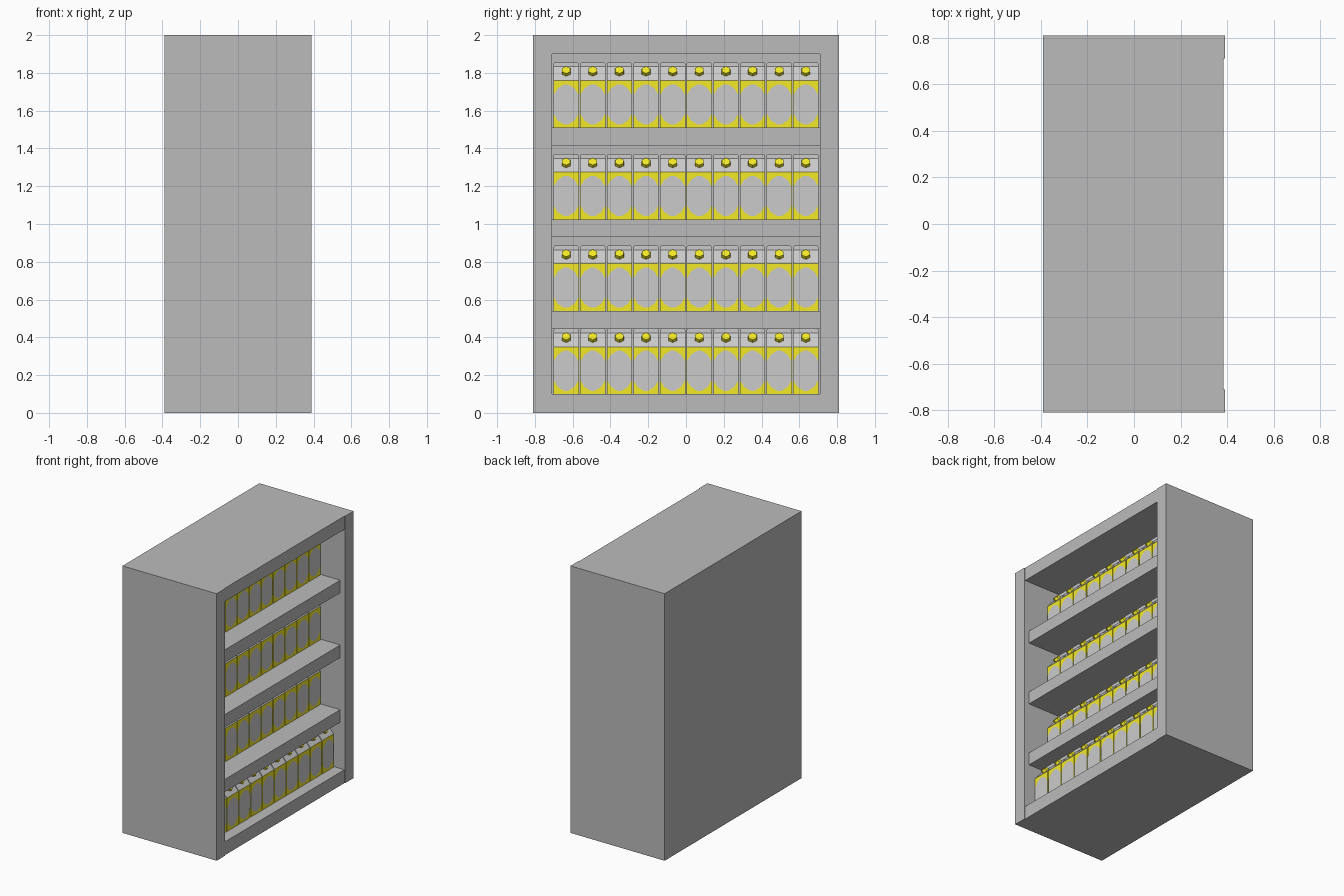
import bpy, bmesh
from mathutils import Vector, Matrix

if "Cube" in bpy.data.objects:
    bpy.data.objects.remove(bpy.data.objects["Cube"])


def material(name, rgb):
    m = bpy.data.materials.new(name)
    m.diffuse_color = (*rgb, 1)
    m.use_nodes = True
    m.node_tree.nodes["Principled BSDF"].inputs["Base Color"].default_value = m.diffuse_color
    return m


grey = material("cabinet_grey", (0.5, 0.5, 0.5))
yellow = material("carton_yellow", (0.9, 0.82, 0.02))
white = material("carton_white", (0.8, 0.8, 0.8))


def add_object(name, mesh, location=(0, 0, 0)):
    ob = bpy.data.objects.new(name, mesh)
    ob.location = location
    bpy.context.collection.objects.link(ob)
    return ob


def box(name, x0, x1, y0, y1, z0, z1):
    bm = bmesh.new()
    size = Matrix.Diagonal((x1 - x0, y1 - y0, z1 - z0, 1))
    centre = Matrix.Translation(((x0 + x1) / 2, (y0 + y1) / 2, (z0 + z1) / 2))
    bmesh.ops.create_cube(bm, size=1, matrix=centre @ size)
    mesh = bpy.data.meshes.new(name)
    bm.to_mesh(mesh)
    bm.free()
    mesh.materials.append(grey)
    add_object(name, mesh)


# Cabinet shell, open towards +x
box("side_wall_left", -0.39, 0.39, -0.81, -0.71, 0, 2)
box("side_wall_right", -0.39, 0.39, 0.71, 0.81, 0, 2)
box("back_panel", -0.39, -0.29, -0.71, 0.71, 0, 2)
box("base", -0.29, 0.385, -0.71, 0.71, 0, 0.10)
box("top", -0.29, 0.385, -0.71, 0.71, 1.90, 2)

# Shelves, set back slightly from the opening
for i, (z0, z1) in enumerate([(0.445, 0.54), (0.93, 1.025), (1.415, 1.51)]):
    box(f"shelf_{i + 1}", -0.29, 0.35, -0.71, 0.71, z0, z1)


def carton_mesh():
    d, w, c = 0.066, 0.067, 0.004
    bm = bmesh.new()
    # Body, sloping gable and pinched crest: (half depth, half width, height)
    levels = [(d, w, 0), (d, w, 0.25), (c, w, 0.323), (c, w, 0.338), (c, w - 0.007, 0.346)]
    rings = [[bm.verts.new((sx * hx, sy * hy, z))
              for sx, sy in ((1, -1), (1, 1), (-1, 1), (-1, -1))]
             for hx, hy, z in levels]
    for k in range(len(rings) - 1):
        lo, hi = rings[k], rings[k + 1]
        for i in range(4):
            j = (i + 1) % 4
            bm.faces.new((lo[i], lo[j], hi[j], hi[i])).material_index = 0 if k == 0 else 1
    bm.faces.new(rings[0][::-1])
    bm.faces.new(rings[-1]).material_index = 1

    # Pale faceted panel on the front and back of the body
    quarter = [(0.066, 0.05), (0.045, 0.085), (0.012, 0.106)]
    right = [(y, -z) for y, z in quarter[::-1]] + quarter
    outline = right + [(-y, -z) for y, z in right]
    for s in (1, -1):
        f = bm.faces.new([bm.verts.new((s * (d + 0.0012), s * y, 0.123 + z)) for y, z in outline])
        f.material_index = 1

    # Six-sided screw cap standing square to the gable slope
    normal = Vector((0.073, 0, 0.062)).normalized()
    turn = normal.to_track_quat('Z', 'Y').to_matrix().to_4x4()
    spot = Vector((0.030, 0, 0.293)) + normal * 0.009
    bmesh.ops.create_cone(bm, cap_ends=True, segments=6, radius1=0.027, radius2=0.025,
                          depth=0.022, matrix=Matrix.Translation(spot) @ turn
                          @ Matrix.Rotation(0.0, 4, 'Z'))
    mesh = bpy.data.meshes.new("carton")
    bm.to_mesh(mesh)
    bm.free()
    mesh.materials.append(yellow)
    mesh.materials.append(white)
    return mesh


# Four rows of ten cartons; the lowest row stands further forward
carton = carton_mesh()
for r, (x, z) in enumerate([(0.235, 0.10), (0.125, 0.54), (0.125, 1.025), (0.125, 1.51)]):
    for i in range(10):
        add_object(f"carton_{r + 1}_{i + 1}", carton, (x, (i - 4.5) * 0.141, z))
